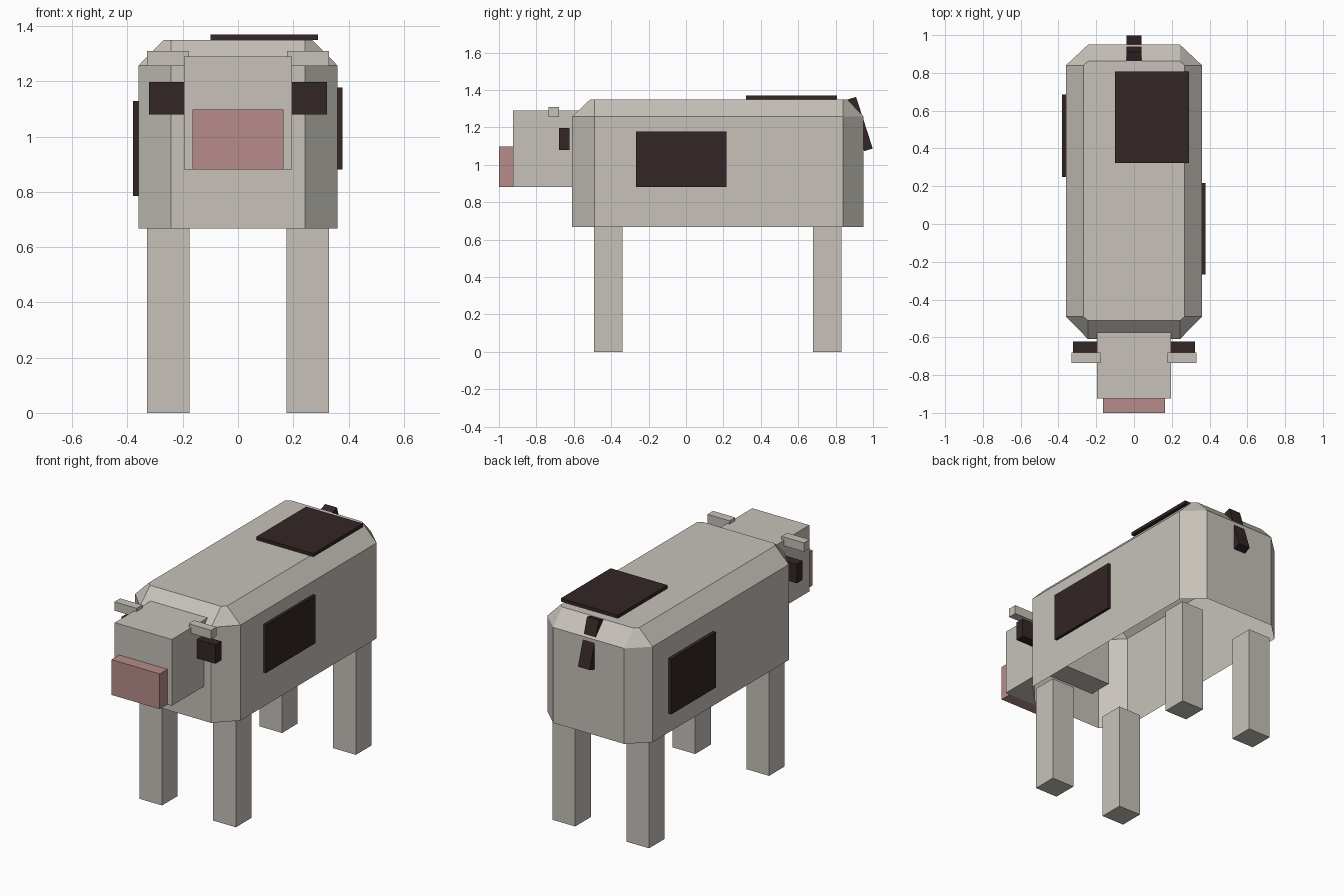
import bpy, bmesh
from mathutils import Matrix, Vector

if "Cube" in bpy.data.objects:
    bpy.data.objects.remove(bpy.data.objects["Cube"])


def material(name, rgb):
    m = bpy.data.materials.new(name)
    m.diffuse_color = (*rgb, 1.0)
    m.use_nodes = True
    m.node_tree.nodes["Principled BSDF"].inputs["Base Color"].default_value = m.diffuse_color
    return m


HIDE = material("pale grey hide", (0.57, 0.54, 0.49))
DARK = material("dark brown", (0.033, 0.019, 0.019))
PINK = material("muzzle pink", (0.48, 0.26, 0.26))


def finish(name, bm, mat):
    me = bpy.data.meshes.new(name)
    bm.to_mesh(me)
    bm.free()
    me.materials.append(mat)
    ob = bpy.data.objects.new(name, me)
    bpy.context.collection.objects.link(ob)
    return ob


def box(name, x, y, z, mat, tilt=0.0):
    """Box from (min, max) ranges, optionally tilted about x through its centre."""
    ranges = (x, y, z)
    centre = Vector([(a + b) / 2 for a, b in ranges])
    size = [abs(b - a) for a, b in ranges]
    bm = bmesh.new()
    bmesh.ops.create_cube(bm, size=1.0, matrix=Matrix.Diagonal((*size, 1.0)))
    ob = finish(name, bm, mat)
    ob.location = centre
    ob.rotation_euler.x = tilt
    return ob


def octagon(xo, xi, y0, y0i, y1i, y1):
    """Rectangle with cut corners, counter-clockwise from above."""
    return [(xi, y0), (xo, y0i), (xo, y1i), (xi, y1),
            (-xi, y1), (-xo, y1i), (-xo, y0i), (-xi, y0)]


# Body: chamfered shell, open underneath
lower = octagon(0.36, 0.243, -0.61, -0.49, 0.84, 0.95)
upper = octagon(0.268, 0.243, -0.512, -0.49, 0.84, 0.862)
bm = bmesh.new()
rings = [[bm.verts.new((px, py, z)) for px, py in ring]
         for ring, z in ((lower, 0.667), (lower, 1.257), (upper, 1.35))]
for a, b in zip(rings, rings[1:]):
    for i in range(8):
        j = (i + 1) % 8
        bm.faces.new((a[i], a[j], b[j], b[i]))
bm.faces.new(rings[-1])
finish("body", bm, HIDE)

# Head and muzzle
box("head", (-0.195, 0.195), (-0.925, -0.46), (0.88, 1.29), HIDE)
box("muzzle", (-0.165, 0.165), (-1.0, -0.925), (0.88, 1.098), PINK)

# Legs, horns and ears on both sides
for s, side in ((-1, "left"), (1, "right")):
    box(f"front_leg_{side}", (s * 0.175, s * 0.33), (-0.492, -0.34), (0, 0.667), HIDE)
    box(f"back_leg_{side}", (s * 0.175, s * 0.33), (0.68, 0.832), (0, 0.667), HIDE)
    box(f"horn_{side}", (s * 0.178, s * 0.33), (-0.735, -0.68), (1.255, 1.31), HIDE)
    box(f"ear_{side}", (s * 0.18, s * 0.322), (-0.68, -0.622), (1.08, 1.197), DARK)

# Raised hide patches
box("patch_left", (-0.38, -0.3601), (0.25, 0.685), (0.785, 1.128), DARK)
box("patch_right", (0.3601, 0.378), (-0.267, 0.217), (0.88, 1.177), DARK)
box("patch_top", (-0.1, 0.29), (0.322, 0.808), (1.3501, 1.37), DARK)

# Tail, leaning out over the rump
box("tail", (-0.04, 0.04), (0.907, 0.955), (1.073, 1.363), DARK, tilt=0.311)
